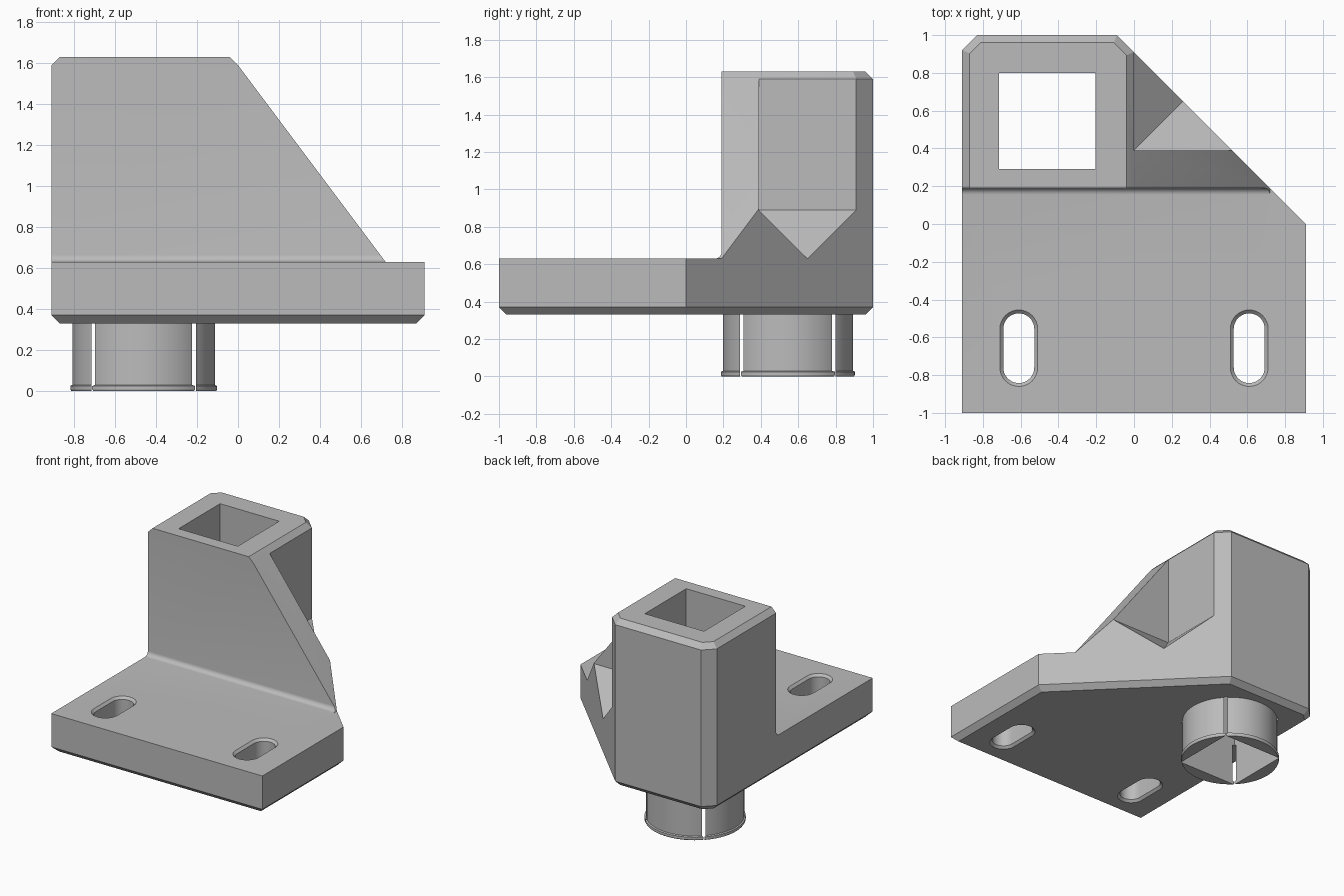
import bpy, bmesh, math
from mathutils import Vector

if "Cube" in bpy.data.objects:
    bpy.data.objects.remove(bpy.data.objects["Cube"], do_unlink=True)

grey = bpy.data.materials.new("light grey")
grey.use_nodes = True
grey.diffuse_color = (0.5, 0.5, 0.5, 1)
grey.node_tree.nodes["Principled BSDF"].inputs["Base Color"].default_value = (0.5, 0.5, 0.5, 1)


def make(name, bm):
    bmesh.ops.recalc_face_normals(bm, faces=bm.faces)
    mesh = bpy.data.meshes.new(name)
    bm.to_mesh(mesh)
    bm.free()
    mesh.materials.append(grey)
    ob = bpy.data.objects.new(name, mesh)
    bpy.context.collection.objects.link(ob)
    return ob


def loft(name, rings):
    """Closed solid through matching rings of points."""
    bm = bmesh.new()
    loops = [[bm.verts.new(p) for p in ring] for ring in rings]
    for a, b in zip(loops, loops[1:]):
        for i in range(len(a)):
            j = (i + 1) % len(a)
            bm.faces.new((a[i], a[j], b[j], b[i]))
    bm.faces.new(loops[0])
    bm.faces.new(loops[-1])
    return make(name, bm)


def hull(name, points):
    bm = bmesh.new()
    for p in points:
        bm.verts.new(p)
    bmesh.ops.convex_hull(bm, input=bm.verts)
    return make(name, bm)


def flat(points, z):
    return [(x, y, z) for x, y in points]


def inset(points, d):
    """Move each side of a counter-clockwise convex outline inwards by d."""
    result = []
    for i, p in enumerate(points):
        p = Vector(p)
        a = (p - Vector(points[i - 1])).normalized()
        b = (Vector(points[(i + 1) % len(points)]) - p).normalized()
        na, nb = Vector((-a.y, a.x)), Vector((-b.y, b.x))
        result.append(tuple(p + (na + nb) * d / (1 + na.dot(nb))))
    return result


def along_x(name, profile, x0, x1):
    return loft(name, [[(x, y, z) for y, z in profile] for x in (x0, x1)])


def along_y(name, profile, y0, y1):
    return loft(name, [[(x, y, z) for x, z in profile] for y in (y0, y1)])


def circle(r, n=96):
    return [(PX + r * math.cos(2 * math.pi * i / n),
             PY + r * math.sin(2 * math.pi * i / n)) for i in range(n)]


def stadium(cx, r, n=16):
    pts = []
    for cy, start in ((-0.555, 0), (-0.76, math.pi)):
        pts += [(cx + r * math.cos(start + math.pi * i / n),
                 cy + r * math.sin(start + math.pi * i / n)) for i in range(n + 1)]
    return pts


def cut(ob, cutter):
    cutter.hide_render = True
    mod = ob.modifiers.new("cut", "BOOLEAN")
    mod.operation = "DIFFERENCE"
    mod.solver = "EXACT"
    mod.object = cutter
    bpy.context.view_layer.objects.active = ob
    bpy.ops.object.modifier_apply(modifier=mod.name)
    bpy.data.objects.remove(cutter, do_unlink=True)


def square_hole():
    h = 0.255
    sq = [(PX - h, PY - h), (PX + h, PY - h), (PX + h, PY + h), (PX - h, PY + h)]
    return loft("square_cutter", [flat(sq, -0.2), flat(sq, 1.8)])


PX, PY = -0.46, 0.545                      # socket and spigot axis
BOTTOM, DECK, TOP, BEVEL = 0.33, 0.63, 1.63, 0.04

# Full-height block with bevelled top and bottom edges
outline = [(-0.91, -1), (0.91, -1), (0.91, 0), (-0.09, 1), (-0.83, 1), (-0.91, 0.92)]
small = inset(outline, BEVEL)
body = loft("bracket_body", [flat(small, BOTTOM), flat(outline, BOTTOM + BEVEL),
                             flat(outline, TOP - BEVEL), flat(small, TOP)])

# Clear the front deck, leaving a small fillet at the tower foot
r, wall = 0.035, 0.19
arc = [(wall - r + r * math.sin(t), DECK + r - r * math.cos(t))
       for t in (math.pi / 12 * i for i in range(7))]
cut(body, along_x("deck_cutter", [(-1.3, DECK)] + arc + [(wall, 1.8), (-1.3, 1.8)], -1.2, 1.2))

# Bevel on the right top edge of the tower
shoulder = TOP - BEVEL
cut(body, along_y("shoulder_cutter", [(-0.14, 1.73), (0, shoulder), (1.2, shoulder),
                                      (1.2, 1.73)], -0.2, 1.3))

# Sloping edge of the front gusset
cut(body, along_y("slope_cutter", [(0, shoulder), (0.72, DECK), (1.2, DECK),
                                   (1.2, 1.7), (0, 1.7)], 0.1, 0.43))

# Rear pocket with two sloping floors meeting in a valley
gy, fz = 0.39, 0.89
cut(body, hull("pocket_cutter", [(0, gy, fz), (1, gy, fz), (0, gy + 1, fz),
                                 (1, gy + 1, fz - 1), (0, gy, 1.62), (1, gy, 1.62),
                                 (0, gy + 1, 1.62), (1, gy + 1, 1.62)]))

# Square socket and bevelled mounting slots
cut(body, square_hole())
for side in (-1, 1):
    cx, ri, ro = 0.61 * side, 0.082, 0.1
    d = ro - ri
    cut(body, loft("slot_cutter", [
        flat(stadium(cx, ro + d), BOTTOM - d), flat(stadium(cx, ri), BOTTOM + d),
        flat(stadium(cx, ri), DECK - d), flat(stadium(cx, ro + d), DECK + d)]))

# Round spigot with a lip, split at the corners by the square socket
spigot = loft("split_spigot", [flat(circle(0.354), 0), flat(circle(0.358), 0.008),
                               flat(circle(0.358), 0.025), flat(circle(0.348), 0.03),
                               flat(circle(0.348), BOTTOM)])
cut(spigot, square_hole())

# Smooth the round parts, keep the edges sharp
bpy.ops.object.select_all(action="DESELECT")
for ob in (body, spigot):
    ob.select_set(True)
bpy.context.view_layer.objects.active = body
bpy.ops.object.shade_smooth_by_angle(angle=math.radians(25))
